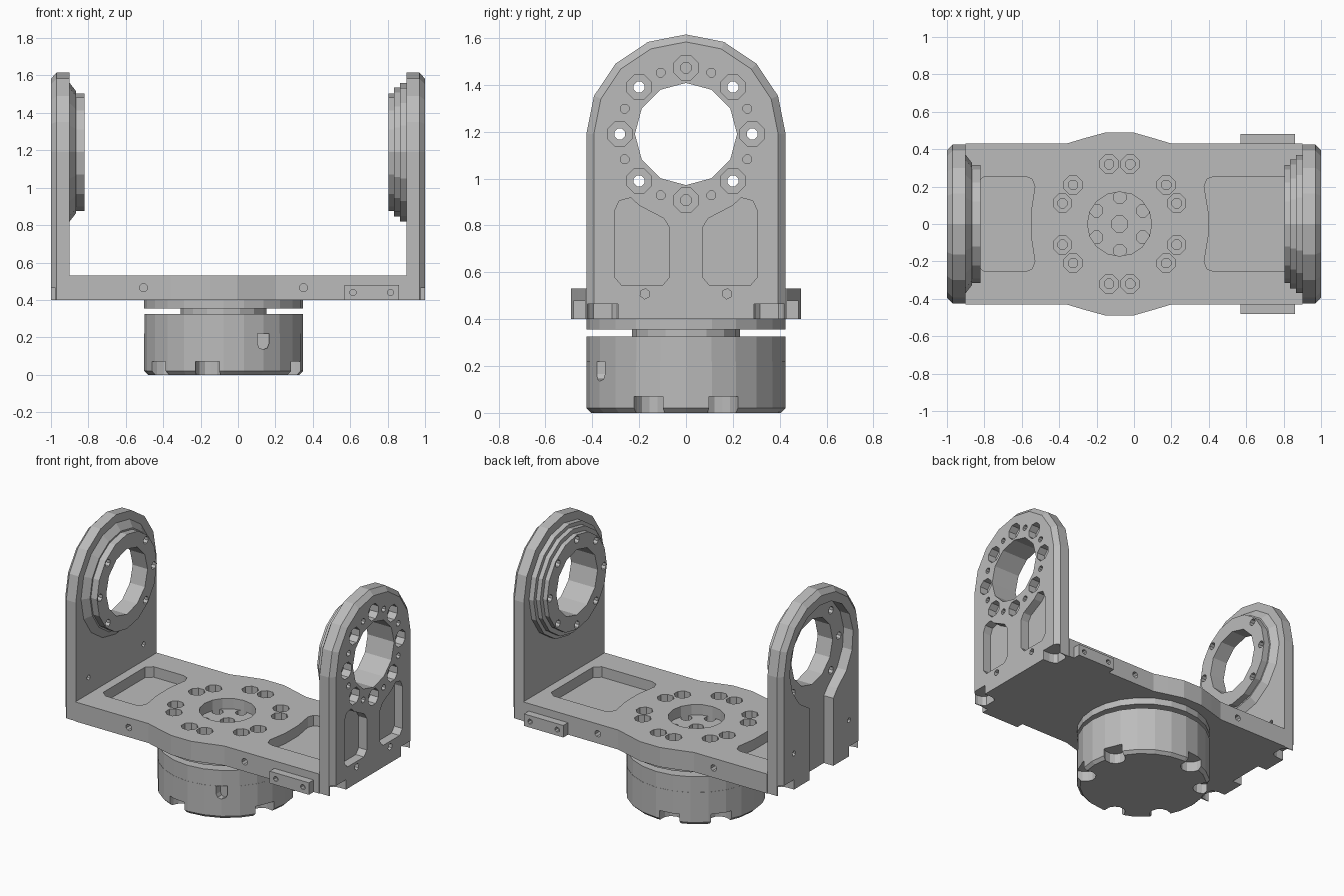
import bpy, bmesh, math

if "Cube" in bpy.data.objects:
    bpy.data.objects.remove(bpy.data.objects["Cube"])

GREY = bpy.data.materials.new("machined_grey")
GREY.diffuse_color = (0.5, 0.5, 0.5, 1)
GREY.use_nodes = True
GREY.node_tree.nodes["Principled BSDF"].inputs["Base Color"].default_value = GREY.diffuse_color
CX = -0.077      # turntable axis
CZ = 1.19        # arm bearing height


def circle(r, n, u=0, v=0, phase=0):
    return [(u + r * math.cos(phase + 2 * math.pi * i / n),
             v + r * math.sin(phase + 2 * math.pi * i / n)) for i in range(n)]


def rect(u0, v0, u1, v1):
    return [(u0, v0), (u1, v0), (u1, v1), (u0, v1)]


def place(axis, p, d):
    return {'x': (d, p[0], p[1]), 'y': (p[0], d, p[1]), 'z': (p[0], p[1], d)}[axis]


def prism(axis, pts, lo, hi):
    return (axis, [(lo, pts), (hi, pts)])


def cyl(axis, u, v, r, lo, hi, n=8, phase=math.pi / 8):
    return prism(axis, circle(r, n, u, v, phase), lo, hi)


def build(name, *parts):
    """Each part is (axis, [(depth, outline), ...]) lofted and capped."""
    bm = bmesh.new()
    for axis, sections in parts:
        rows = [[bm.verts.new(place(axis, p, d)) for p in pts] for d, pts in sections]
        n = len(rows[0])
        bm.faces.new(rows[0])
        bm.faces.new(rows[-1])
        for a, b in zip(rows, rows[1:]):
            for i in range(n):
                j = (i + 1) % n
                bm.faces.new((a[i], a[j], b[j], b[i]))
    bmesh.ops.recalc_face_normals(bm, faces=bm.faces)
    mesh = bpy.data.meshes.new(name)
    bm.to_mesh(mesh)
    bm.free()
    mesh.materials.append(GREY)
    ob = bpy.data.objects.new(name, mesh)
    bpy.context.collection.objects.link(ob)
    return ob


def cut(ob, parts):
    tool = build("cutter", *parts)
    tool.hide_render = True
    mod = ob.modifiers.new("cut", 'BOOLEAN')
    mod.operation = 'DIFFERENCE'
    mod.solver = 'EXACT'
    mod.use_self = True
    mod.object = tool
    bpy.context.view_layer.update()
    dg = bpy.context.evaluated_depsgraph_get()
    mesh = bpy.data.meshes.new_from_object(ob.evaluated_get(dg))
    ob.modifiers.clear()
    ob.data = mesh
    bpy.data.objects.remove(tool)


def ring_pos(r, deg, u=0, v=0):
    a = math.radians(deg)
    return u + r * math.cos(a), v + r * math.sin(a)


def arm_outline(r):
    top = [ring_pos(r, 22.5 * i, 0, CZ) for i in range(9)]
    return [(-r, 0.40), (r, 0.40)] + top


def foot_notches(s):
    """Round bolt notches under the end of an arm."""
    out = []
    for y in (-0.355, 0.355):
        arc = [(s * (0.95 - 0.065 * math.cos(math.radians(a))),
                y + 0.065 * math.sin(math.radians(a))) for a in range(-90, 91, 30)]
        out.append(prism('z', arc + [(s * 1.1, y + 0.065), (s * 1.1, y - 0.065)], 0.3, 0.465))
    return out


def bearing_holes(degs, r, lo, hi):
    return [cyl('x', *ring_pos(0.283, d, 0, CZ), r, lo, hi) for d in degs]


BORE = cyl('x', 0, CZ, 0.218, -2, 2, 12, 0)

# Right arm with counterbored bolt circle and two weight-saving pockets
arm = build("right_arm", ('x', [(0.9, arm_outline(0.425)), (0.97, arm_outline(0.425)),
                                (1.0, arm_outline(0.393))]))
pocket = [(.07, .58), (.10, .545), (.275, .545), (.305, .58), (.305, .86),
          (.285, .905), (.235, .918), (.20, .885), (.095, .83), (.07, .79)]
bolt_through = bearing_holes(range(0, 360, 45), 0.025, 0.7, 1.1)
cut(arm, [BORE] + foot_notches(1) + bolt_through
    + bearing_holes(range(0, 360, 45), 0.056, 0.94, 1.1)
    + bearing_holes([22.5 + 45 * i for i in range(8)], 0.02, 0.95, 1.1)
    + [prism('x', [(s * y, z) for y, z in pocket], 0.94, 1.1) for s in (-1, 1)]
    + [cyl('x', s * 0.175, 0.508, 0.022, 0.95, 1.1, 6) for s in (-1, 1)])

# Right stepped bearing boss
sec = [(0.9, 0.37), (0.865, 0.37), (0.865, 0.345), (0.835, 0.345), (0.835, 0.315), (0.805, 0.315)]
boss = build("right_bearing_boss", ('x', [(x, circle(r, 16, 0, CZ)) for x, r in sec]))
cut(boss, [BORE] + bolt_through)

# Left arm with outer bearing recess and cable groove
arm = build("left_arm", ('x', [(-0.9, arm_outline(0.425)), (-0.97, arm_outline(0.425)),
                               (-1.0, arm_outline(0.393))]))
left_bolts = bearing_holes((0, 45, 135, 180, 225, 315), 0.025, -1.1, -0.7)
recess = [ring_pos(0.335, a, 0, CZ) for a in range(-68, 249, 22)]
recess += [(-0.125, 0.85), (-0.125, 0.3), (0.125, 0.3), (0.125, 0.85)]
cut(arm, [BORE] + foot_notches(-1) + left_bolts
    + [prism('x', recess, -1.1, -0.93)]
    + [cyl('x', s * 0.29, 0.64, 0.017, -1.1, -0.8, 6) for s in (-1, 1)])

# Left tapered bearing boss
sec = [(-0.9, 0.37), (-0.865, 0.325), (-0.865, 0.315), (-0.82, 0.315)]
boss = build("left_bearing_boss", ('x', [(x, circle(r, 16, 0, CZ)) for x, r in sec]))
cut(boss, [BORE] + left_bolts)

# Bridge plate with side bulges, pockets and bolt circle
edge = [(-0.9, -0.43), (-0.36, -0.43), (-0.26, -0.46), (-0.15, -0.49), (-0.005, -0.49),
        (0.1, -0.46), (0.2, -0.43), (0.9, -0.43)]
plate = build("bridge_plate", prism('z', edge + [(x, -y) for x, y in reversed(edge)], 0.4, 0.53))
lp = [(-.84, -.22), (-.80, -.255), (-.58, -.255), (-.545, -.24), (-.53, -.20), (-.55, -.07)]
rp = [(.84, -.22), (.80, -.255), (.43, -.255), (.39, -.24), (.375, -.20), (.397, -.07)]
holes = []
for pts in (lp, rp):
    holes.append(prism('z', pts + [(x, -y) for x, y in reversed(pts)], 0.46, 0.6))
holes.append(cyl('z', CX, 0, 0.172, 0.3, 0.6, 16, 0))
for mid in range(30, 390, 60):
    for d in (-10, 10):
        x, y = ring_pos(0.325, mid + d, CX)
        holes += [cyl('z', x, y, 0.052, 0.46, 0.6), cyl('z', x, y, 0.027, 0.42, 0.6)]
for s in (-1, 1):
    for x in (-0.505, 0.35):
        holes.append(cyl('y', x, 0.465, 0.022, s * 0.38, s * 0.6))
cut(plate, holes)

# Small side blocks, front and back
for s, side in ((-1, "front"), (1, "back")):
    block = build(side + "_side_block", prism('y', rect(0.57, 0.4, 0.86, 0.48), s * 0.43, s * 0.48))
    cut(block, [cyl('y', x, 0.44, 0.017, s * 0.45, s * 0.6) for x in (0.615, 0.815)])

# Flange under the plate and the central hub
build("turntable_flange", cyl('z', CX, 0, 0.425, 0.355, 0.4, 24, 0))
build("spacer_hub", cyl('z', CX, 0, 0.23, 0.32, 0.356, 16, 0))
hub = build("hub_face", cyl('z', CX, 0, 0.172, 0.395, 0.46, 16, 0))
cut(hub, [cyl('z', *ring_pos(0.143, a, CX), 0.036, 0.415, 0.6) for a in range(30, 390, 60)]
    + [cyl('z', CX, 0, 0.046, 0.405, 0.6)])

# Round foot with chamfer, rim notches and a side slot
foot = build("round_foot", ('z', [(0, circle(0.405, 24, CX)), (0.02, circle(0.425, 24, CX)),
                                  (0.22, circle(0.425, 24, CX))]))
cuts = []
for a in (22.5, 102, 146, 214, 258, 337.5):
    ca, sa = math.cos(math.radians(a)), math.sin(math.radians(a))
    prof = [(0.385 - 0.066 * math.cos(math.radians(t)), 0.066 * math.sin(math.radians(t)))
            for t in range(-90, 91, 30)] + [(0.6, 0.066), (0.6, -0.066)]
    cuts.append(prism('z', [(CX + u * ca - v * sa, u * sa + v * ca) for u, v in prof], -0.1, 0.07))
slot = [(0.135 + 0.03 * math.cos(math.radians(t)), 0.165 + 0.03 * math.sin(math.radians(t)))
        for t in range(180, 361, 45)] + [(0.165, 0.3), (0.105, 0.3)]
cuts.append(prism('y', slot, -0.6, -0.335))
cut(foot, cuts)
build("foot_cap", cyl('z', CX, 0, 0.424, 0.22, 0.325, 24, 0))
